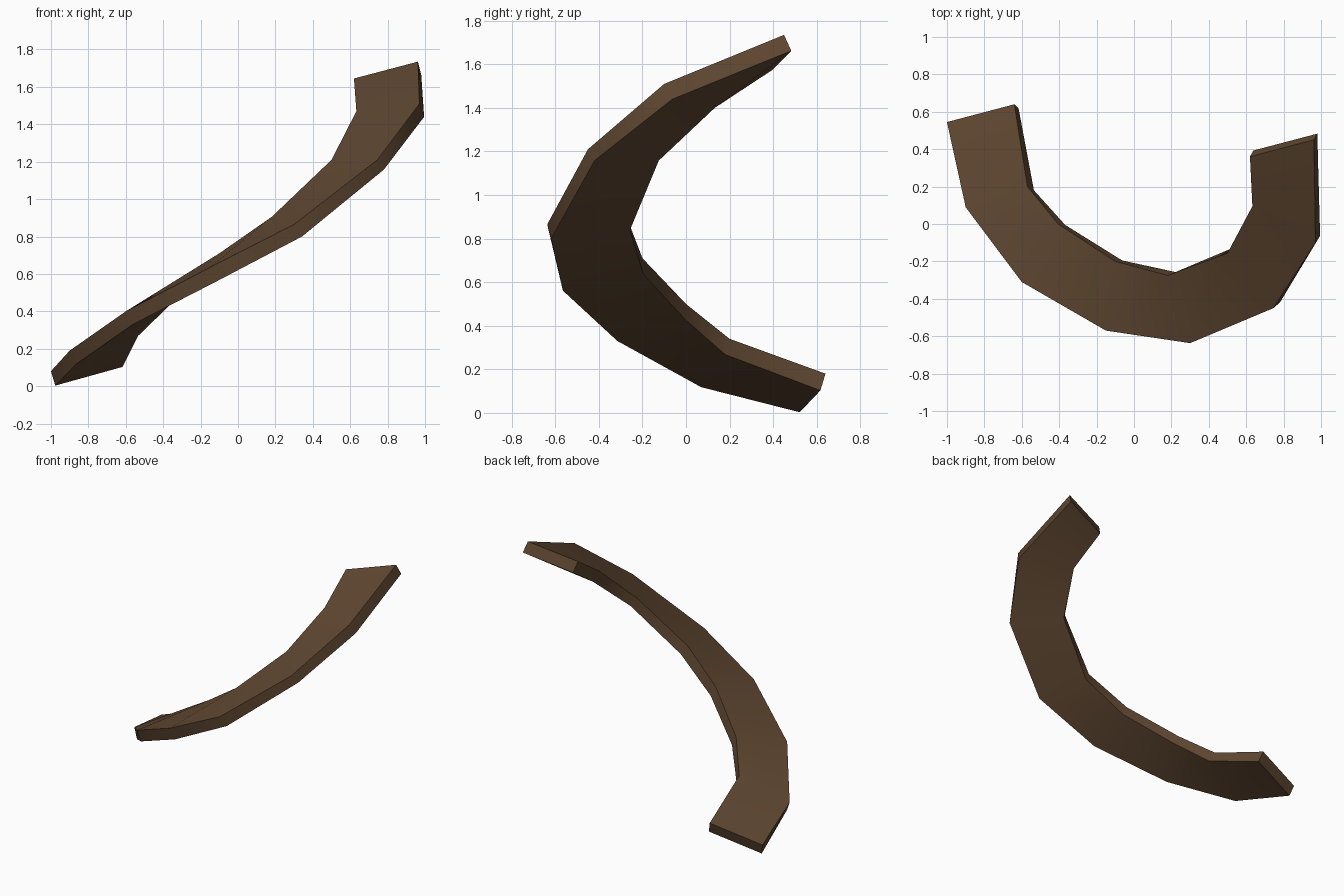
import bpy, bmesh, math
from mathutils import Vector

if "Cube" in bpy.data.objects:
    bpy.data.objects.remove(bpy.data.objects["Cube"])

# Stations along the curved band: outer upper edge, inner upper edge, thickness offset
stations = [
    ((-1.00, .545, .08), (-.64, .64, .18), (.023, -.023, -.077)),
    ((-.90, .09, .19), (-.57, .20, .34), (.035, -.02, -.072)),
    ((-.60, -.31, .40), (-.405, .0, .50), (.037, -.005, -.07)),
    ((-.15, -.57, .635), (-.10, -.20, .71), (.037, .005, -.074)),
    ((.30, -.637, .865), (.18, -.275, .905), (.042, .018, -.065)),
    ((.745, -.45, 1.21), (.50, -.155, 1.21), (.035, .03, -.052)),
    ((.97, -.10, 1.51), (.633, .095, 1.47), (.025, .037, -.07)),
    ((.962, .45, 1.735), (.62, .36, 1.645), (.018, .033, -.073)),
]

# Curved band: loft a four-sided section through the stations
bm = bmesh.new()
rings = []
for outer, inner, off in stations:
    o, i, d = Vector(outer), Vector(inner), Vector(off)
    rings.append([bm.verts.new(p) for p in (o, i, i + d, o + d)])
for a, b in zip(rings, rings[1:]):
    for k in range(4):
        n = (k + 1) % 4
        bm.faces.new((a[k], a[n], b[n], b[k]))
bm.faces.new(rings[0])
bm.faces.new(rings[-1][::-1])
bmesh.ops.recalc_face_normals(bm, faces=bm.faces[:])
mesh = bpy.data.meshes.new("curved_band")
bm.to_mesh(mesh)
bm.free()

# Single brown colour
brown = bpy.data.materials.new("dark brown")
brown.diffuse_color = (0.115, 0.063, 0.031, 1)
brown.use_nodes = True
brown.node_tree.nodes["Principled BSDF"].inputs["Base Color"].default_value = brown.diffuse_color
mesh.materials.append(brown)

band = bpy.data.objects.new("curved_band", mesh)
bpy.context.collection.objects.link(band)
bpy.context.view_layer.objects.active = band
band.select_set(True)
bpy.ops.object.shade_smooth_by_angle(angle=math.radians(40))
